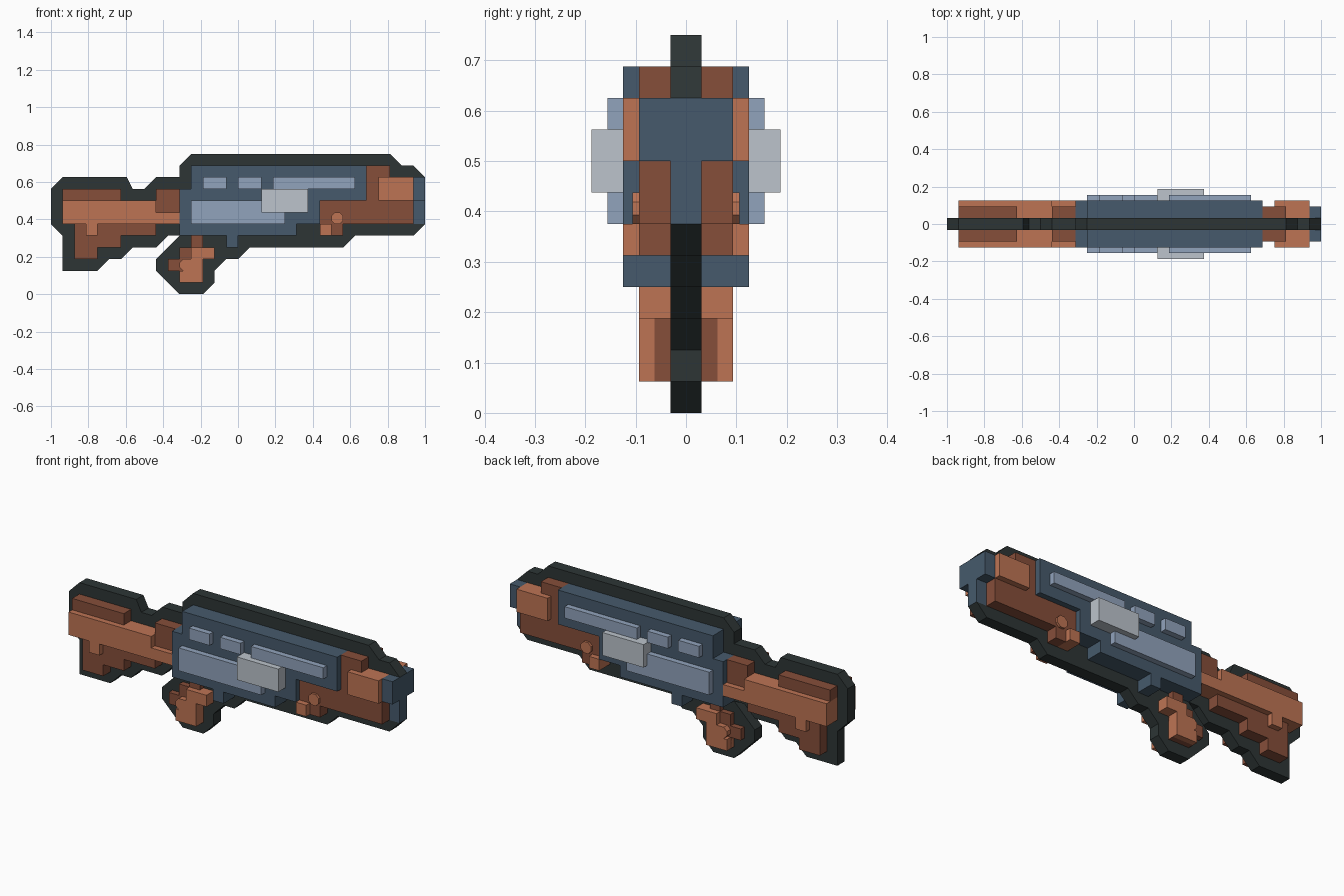
import bpy, bmesh, math

if "Cube" in bpy.data.objects:
    bpy.data.objects.remove(bpy.data.objects["Cube"])

U = 1 / 16  # modelling grid step


def material(name, r, g, b):
    m = bpy.data.materials.new(name)
    lin = [((c / 255 + 0.055) / 1.055) ** 2.4 for c in (r, g, b)]
    m.diffuse_color = (*lin, 1)
    m.use_nodes = True
    m.node_tree.nodes["Principled BSDF"].inputs["Base Color"].default_value = m.diffuse_color
    return m


DARK = material("charcoal", 45, 53, 53)
BLUE = material("steel blue", 70, 90, 108)
PALE = material("pale blue", 145, 163, 188)
GREY = material("light grey", 188, 196, 204)
RUST = material("orange rust", 190, 116, 84)
BROWN = material("dark rust", 134, 78, 58)


def slab(name, mat, half, pts):
    """Side profile in grid steps, extruded evenly to both sides of y = 0."""
    bm = bmesh.new()
    verts = [bm.verts.new((x * U, -half * U, z * U)) for x, z in pts]
    face = bm.faces.new(verts)
    out = bmesh.ops.extrude_face_region(bm, geom=[face])
    moved = [v for v in out["geom"] if isinstance(v, bmesh.types.BMVert)]
    bmesh.ops.translate(bm, verts=moved, vec=(0, 2 * half * U, 0))
    bmesh.ops.recalc_face_normals(bm, faces=bm.faces)
    me = bpy.data.meshes.new(name)
    bm.to_mesh(me)
    bm.free()
    me.materials.append(mat)
    ob = bpy.data.objects.new(name, me)
    bpy.context.collection.objects.link(ob)
    return ob


def block(name, mat, half, x0, x1, z0, z1):
    return slab(name, mat, half, [(x0, z0), (x1, z0), (x1, z1), (x0, z1)])


def stud(name, mat, half, x, z, r):
    a = [math.radians(22.5 + 45 * i) for i in range(8)]
    return slab(name, mat, half, [(x + r * math.cos(t), z + r * math.sin(t)) for t in a])


# thin dark core that outlines the whole shape
slab("dark_core", DARK, 0.5, [
    (-16, 9), (-15, 10), (-9.5, 10), (-9, 9), (-8, 9), (-7, 10), (-5, 10), (-5, 11),
    (-4, 12), (13, 12), (14, 11), (15, 11), (16, 10), (15, 10), (15, 6), (16, 6),
    (15, 5), (10, 5), (9, 4), (1, 4), (0, 3), (-1, 3), (-2, 2), (-2, 1), (-3, 0),
    (-5, 0), (-7, 2), (-7, 3), (-5, 5), (-6, 5), (-7, 4), (-9, 4), (-10, 3),
    (-11, 3), (-12, 2), (-15, 2), (-15, 5), (-16, 6)])

# main body with raised side plates
slab("body", BLUE, 2, [
    (-5, 5), (-1, 5), (-1, 4), (0, 4), (0, 5), (5, 5), (5, 6), (7, 6), (7, 8),
    (11, 8), (11, 11), (-4, 11), (-4, 9), (-5, 9)])
for i, (x0, x1) in enumerate([(-3, -1), (0, 2), (3, 10)]):
    block(f"upper_plate_{i + 1}", PALE, 2.5, x0, x1, 9, 10)
block("lower_plate", PALE, 2.5, -4, 4, 6, 8)
block("side_box", GREY, 3, 2, 6, 7, 9)

# front end
slab("fore_grip", BROWN, 1.5, [
    (7, 6), (8, 6), (8, 5), (9, 5), (9, 6), (15, 6), (15, 8), (13, 8), (13, 11),
    (11, 11), (11, 8), (7, 8)])
block("front_band", RUST, 2, 12, 15, 8, 10)
block("fore_grip_foot", RUST, 2, 7, 8, 5, 6)
stud("fore_grip_stud", RUST, 1.7, 8.5, 6.5, 0.54)
block("muzzle", BLUE, 1.5, 15, 16, 8, 10)
block("muzzle_lower", BLUE, 0.5, 15, 16, 6, 8)

# stock
slab("stock_side", RUST, 2, [
    (-15, 6), (-13, 6), (-13, 5), (-12, 5), (-12, 6), (-5, 6), (-5, 7), (-7, 7),
    (-7, 8), (-15, 8)])
block("stock_comb", BROWN, 1.5, -15, -10, 8, 9)
block("stock_neck", BROWN, 1.5, -7, -5, 7, 9)
slab("stock_underside", BROWN, 1.5, [
    (-14, 3), (-12, 3), (-12, 4), (-10, 4), (-10, 5), (-7, 5), (-7, 6), (-14, 6)])

# lower handle
slab("handle_base", BROWN, 1, [
    (-5, 1), (-3, 1), (-3, 5), (-4, 5), (-4, 4), (-5, 4), (-5, 3), (-6, 3),
    (-6, 2), (-5, 2)])
slab("handle_side", RUST, 1.5, [
    (-5, 1), (-3, 1), (-3, 3), (-2, 3), (-2, 4), (-4, 4), (-4, 3), (-4.7, 3),
    (-5, 2.7), (-5, 2.3), (-4.7, 2), (-5, 2)])
